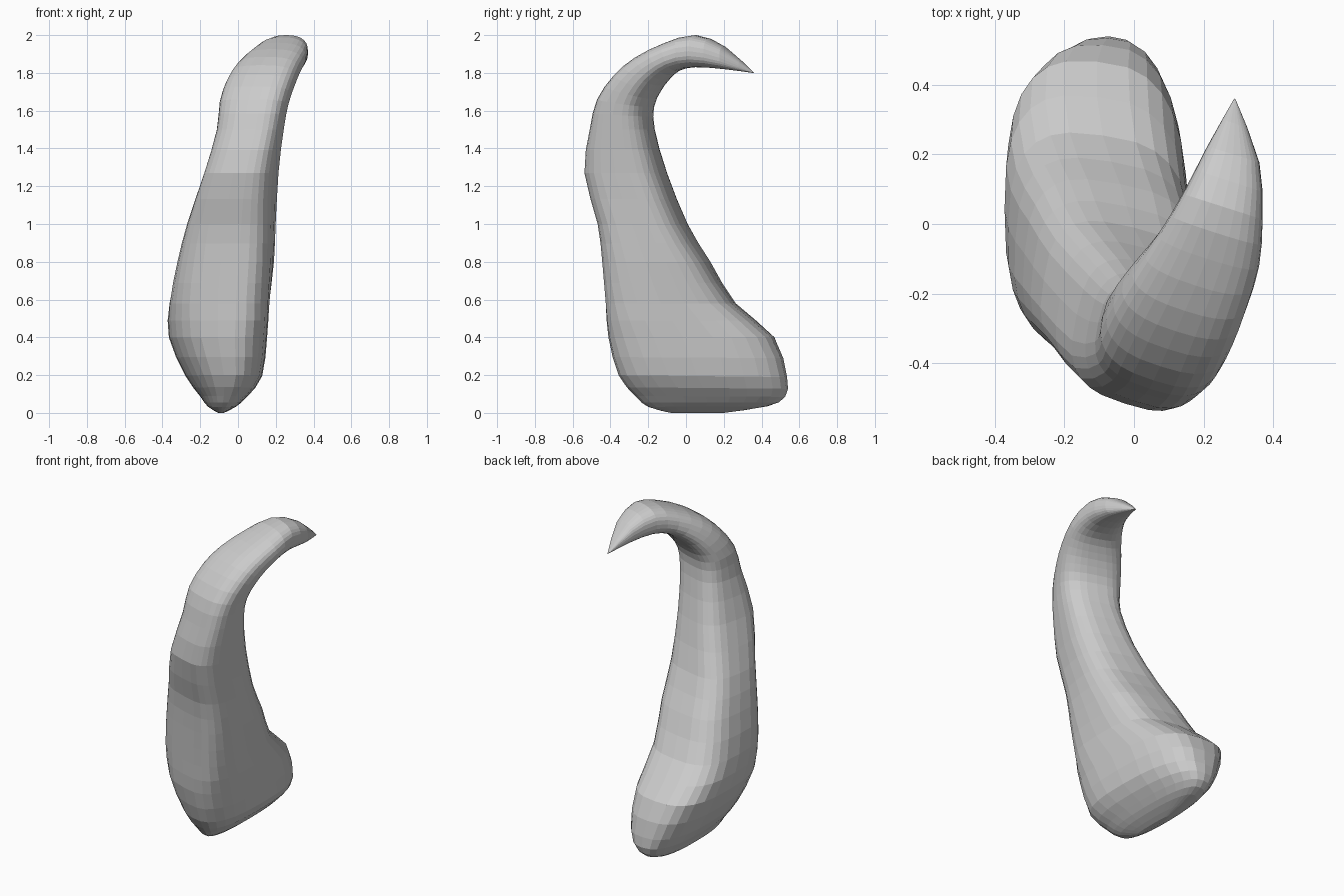
import bpy, bmesh, math
from mathutils import Vector

if "Cube" in bpy.data.objects:
    bpy.data.objects.remove(bpy.data.objects["Cube"])

SIDES, STEPS = 28, 2

# Sections: front y, front z, back y, back z, centre x, half width
SECTIONS = [
    (-.08, 0, .2, 0, -.09, .015),
    (-.2, .032, .43, .035, -.085, .075),
    (-.265, .09, .525, .085, -.075, .125),
    (-.345, .2, .535, .19, -.075, .203),
    (-.39, .4, .467, .4, -.106, .26),
    (-.4, .58, .255, .58, -.098, .264),
    (-.415, .8, .115, .8, -.065, .25),
    (-.44, 1, -.01, 1, -.035, .225),
    (-.517, 1.27, -.12, 1.27, .018, .183),
    (-.49, 1.5, -.185, 1.5, .065, .168),
    (-.45, 1.66, -.19, 1.62, .085, .175),
    (-.36, 1.79, -.155, 1.7, .12, .175),
    (-.25, 1.885, -.11, 1.76, .162, .165),
    (-.1, 1.96, -.05, 1.81, .215, .145),
    (.05, 2, .05, 1.83, .255, .115),
    (.2, 1.94, .2, 1.82, .286, .075),
    (.36, 1.8, .36, 1.799, .29, .002),
]


def blend(i, t):
    """Smoothly interpolate the section table (Catmull-Rom)."""
    last = len(SECTIONS) - 1
    a, b, c, d = (SECTIONS[min(max(i + k, 0), last)] for k in (-1, 0, 1, 2))
    return [.5 * (2 * q + (r - p) * t + (2 * p - 5 * q + 4 * r - s) * t * t
                  + (3 * q - p - 3 * r + s) * t ** 3)
            for p, q, r, s in zip(a, b, c, d)]


def ring(bm, section):
    """One rounded cross-section; skew, lean and squareness follow the height."""
    fy, fz, by, bz, cx, w = section
    mid = Vector((cx, (fy + by) / 2, (fz + bz) / 2))
    lean = .22 * min(1, max(0, (mid.z - .5) / .7))
    half = Vector((lean * (by - fy), by - fy, bz - fz)) / 2
    power = 2.4 + .7 * math.sin(math.pi * min(mid.z, 2) / 2)
    verts = []
    for j in range(SIDES):
        a = 2 * math.pi * j / SIDES
        c, s = math.cos(a), math.sin(a)
        u = math.copysign(abs(c) ** (2 / power), c)
        v = math.copysign(abs(s) ** (2 / power), s)
        # the foot is skewed at the front only, the horn all round
        skew = .32 * (1 - (1 + u) / 2 * (1 - min(1, mid.z / 1.3)))
        co = mid + half * u + Vector((w, -skew * w, 0)) * v
        co.z = max(co.z, 0)
        verts.append(bm.verts.new(co))
    return verts


# Hooked horn with a heavy keeled foot, lofted in one skin
bm = bmesh.new()
rings = [ring(bm, blend(i, k / STEPS))
         for i in range(len(SECTIONS) - 1) for k in range(STEPS)]
rings.append(ring(bm, SECTIONS[-1]))
for lower, upper in zip(rings, rings[1:]):
    for j in range(SIDES):
        n = (j + 1) % SIDES
        bm.faces.new((lower[j], lower[n], upper[n], upper[j]))
bm.faces.new(rings[0])
bm.faces.new(rings[-1])
bmesh.ops.recalc_face_normals(bm, faces=bm.faces)

mesh = bpy.data.meshes.new("curved_horn")
bm.to_mesh(mesh)
bm.free()
horn = bpy.data.objects.new("curved_horn", mesh)
bpy.context.collection.objects.link(horn)
